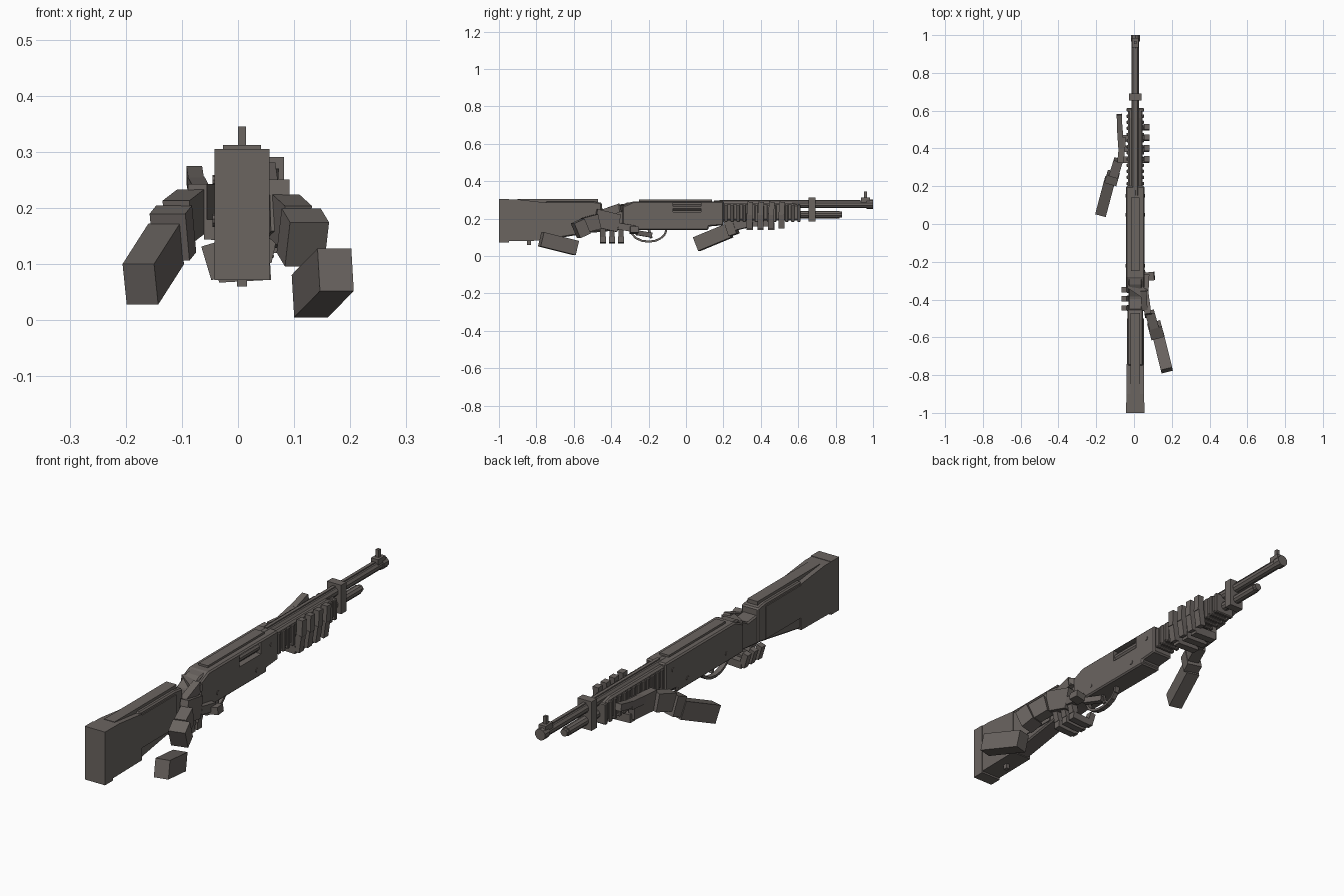
import bpy, bmesh, math
from mathutils import Vector, Matrix

CX = 0.007  # centre line of the long body
MAT = bpy.data.materials.new("warm dark grey")
MAT.diffuse_color = (0.145, 0.128, 0.118, 1)


def finish(name, bm):
    bmesh.ops.recalc_face_normals(bm, faces=bm.faces)
    me = bpy.data.meshes.new(name)
    bm.to_mesh(me)
    bm.free()
    me.materials.append(MAT)
    ob = bpy.data.objects.new(name, me)
    bpy.context.collection.objects.link(ob)
    return ob


def box(name, x, y, z):
    """Box given by its (min, max) on each axis."""
    bm = bmesh.new()
    c = [(a + b) / 2 for a, b in (x, y, z)]
    s = [b - a for a, b in (x, y, z)]
    bmesh.ops.create_cube(bm, size=1, matrix=Matrix.Translation(c) @ Matrix.Diagonal((*s, 1)))
    return finish(name, bm)


def centred(name, w, y, z):
    return box(name, (CX - w / 2, CX + w / 2), y, z)


def beam(name, p, q, w, h):
    """Box running from p to q with sideways width w and height h."""
    p, q = Vector(p), Vector(q)
    d = (q - p).normalized()
    side = d.cross(Vector((0, 0, 1))).normalized()
    up = side.cross(d)
    m = Matrix((side, d, up)).transposed().to_4x4()
    m.translation = (p + q) / 2
    bm = bmesh.new()
    bmesh.ops.create_cube(bm, size=1, matrix=m @ Matrix.Diagonal((w, (q - p).length, h, 1)))
    return finish(name, bm)


def profile(name, pts, w, bevel=0.0):
    """Side outline (y, z) extruded to width w about the centre line."""
    bm = bmesh.new()
    f = bm.faces.new([bm.verts.new((CX - w / 2, y, z)) for y, z in pts])
    ext = bmesh.ops.extrude_face_region(bm, geom=[f])["geom"]
    bmesh.ops.translate(bm, vec=(w, 0, 0), verts=[v for v in ext if isinstance(v, bmesh.types.BMVert)])
    ob = finish(name, bm)
    if bevel:
        m = ob.modifiers.new("bevel", "BEVEL")
        m.width, m.segments = bevel, 1
    return ob


def tube(name, y, z, r, x=CX, n=10, axis="Y"):
    bm = bmesh.new()
    rot = Matrix.Rotation(math.pi / 2, 4, "X" if axis == "Y" else "Y")
    mid = (x, (y[0] + y[1]) / 2, z) if axis == "Y" else ((y[0] + y[1]) / 2, x, z)
    bmesh.ops.create_cone(bm, cap_ends=True, segments=n, radius1=r, radius2=r,
                          depth=y[1] - y[0], matrix=Matrix.Translation(mid) @ rot)
    return finish(name, bm)


# Stock: butt pad, rear block, tapering front and raised top strips
centred("butt_pad", 0.098, (-1.0, -0.945), (0.072, 0.305))
profile("stock_rear", [(-0.95, 0.08), (-0.74, 0.083), (-0.74, 0.285), (-0.90, 0.303), (-0.95, 0.303)], 0.094)
profile("stock_front", [(-0.75, 0.085), (-0.45, 0.135), (-0.45, 0.285), (-0.50, 0.293), (-0.75, 0.293)], 0.082, 0.006)
centred("stock_side_panel", 0.09, (-0.74, -0.50), (0.135, 0.278))
centred("cheek_strip", 0.05, (-0.90, -0.47), (0.285, 0.305))
centred("sling_stud", 0.018, (-0.85, -0.83), (0.06, 0.09))

# Wrist between stock and receiver
profile("wrist", [(-0.50, 0.125), (-0.29, 0.145), (-0.28, 0.29), (-0.32, 0.285), (-0.39, 0.247),
                  (-0.46, 0.255), (-0.50, 0.28)], 0.072, 0.006)

# Receiver with ejection port, bolt, pins and top rail
receiver = profile("receiver", [(-0.34, 0.14), (0.12, 0.14), (0.12, 0.158), (0.20, 0.165), (0.20, 0.293),
                                (-0.28, 0.293), (-0.34, 0.265)], 0.098, 0.006)
cutter = box("port_cutter", (0.03, 0.09), (-0.07, 0.08), (0.235, 0.287))
cutter.hide_render = True
cutter.hide_viewport = True
cut = receiver.modifiers.new("port", "BOOLEAN")
cut.object, cut.solver = cutter, "EXACT"
tube("bolt", (-0.07, 0.08), 0.26, 0.017, x=0.033)
centred("top_rail", 0.045, (-0.25, 0.14), (0.285, 0.302))
for i, (y, z) in enumerate([(-0.22, 0.18), (0.05, 0.175), (0.15, 0.25)]):
    tube(f"receiver_pin_{i}", (CX - 0.052, CX + 0.052), z, 0.009, x=y, n=8, axis="X")

# Barrel, magazine tube, clamp and sight
tube("barrel", (0.15, 0.98), 0.277, 0.021)
tube("muzzle_ring", (0.965, 1.0), 0.277, 0.025)
centred("barrel_rib", 0.014, (0.18, 0.93), (0.29, 0.301))
tube("magazine_tube", (0.18, 0.82), 0.222, 0.02)
tube("magazine_cap", (0.80, 0.835), 0.222, 0.016)
centred("barrel_clamp", 0.068, (0.655, 0.692), (0.185, 0.312))
centred("sight_base", 0.034, (0.935, 0.985), (0.285, 0.312))
centred("sight_blade", 0.014, (0.953, 0.968), (0.305, 0.345))

# Ribbed sliding grip
profile("sliding_grip", [(0.18, 0.19), (0.61, 0.19), (0.61, 0.27), (0.56, 0.284), (0.18, 0.284)], 0.078, 0.008)
for i in range(13):
    y = 0.205 + i * 0.0325
    profile(f"grip_rib_{i}", [(y, 0.182), (y + 0.018, 0.182), (y + 0.018, 0.275), (y, 0.275)], 0.094, 0.004)

# Trigger guard loop and trigger
arc = [(CX, -0.20 + 0.095 * math.cos(a), 0.142 - 0.065 * math.sin(a))
       for a in (math.pi * i / 8 for i in range(9))]
for i, (p, q) in enumerate(zip(arc, arc[1:])):
    beam(f"trigger_guard_{i}", p, q, 0.022, 0.011)
beam("trigger", (CX, -0.20, 0.145), (CX, -0.185, 0.095), 0.012, 0.014)

# Rear arm and hand
beam("rear_forearm", (0.174, -0.775, 0.090), (0.128, -0.588, 0.043), 0.062, 0.078)
beam("rear_cuff", (0.123, -0.59, 0.135), (0.108, -0.535, 0.16), 0.072, 0.086)
beam("rear_palm", (0.105, -0.545, 0.165), (0.083, -0.468, 0.185), 0.05, 0.08)
beam("rear_back_of_hand", (0.075, -0.485, 0.205), (0.058, -0.36, 0.175), 0.036, 0.095)
beam("rear_thumb_base", (0.055, -0.45, 0.225), (0.050, -0.35, 0.26), 0.032, 0.045)
beam("rear_thumb", (0.058, -0.37, 0.253), (-0.025, -0.315, 0.262), 0.05, 0.034)
beam("rear_index_base", (0.062, -0.36, 0.16), (0.066, -0.27, 0.145), 0.03, 0.036)
beam("rear_index_middle", (0.058, -0.28, 0.135), (0.108, -0.275, 0.142), 0.045, 0.032)
beam("rear_index_tip", (0.052, -0.265, 0.125), (0.022, -0.185, 0.112), 0.024, 0.026)
for i, y in enumerate((-0.445, -0.395, -0.348)):
    beam(f"rear_finger_side_{i}", (0.058, y, 0.165), (0.045, y, 0.105), 0.028, 0.03)
    beam(f"rear_finger_under_{i}", (0.058, y, 0.088), (-0.035, y, 0.083), 0.032, 0.032)
    beam(f"rear_finger_tip_{i}", (-0.035, y, 0.075), (-0.053, y, 0.135), 0.028, 0.026)

# Front arm and hand
beam("front_forearm", (-0.174, 0.058, 0.064), (-0.128, 0.232, 0.136), 0.058, 0.078)
beam("front_cuff", (-0.122, 0.222, 0.148), (-0.11, 0.265, 0.163), 0.066, 0.088)
beam("front_palm", (-0.108, 0.255, 0.175), (-0.082, 0.338, 0.195), 0.05, 0.078)
beam("front_back_of_hand", (-0.072, 0.325, 0.20), (-0.058, 0.46, 0.20), 0.034, 0.085)
beam("front_thumb_base", (-0.068, 0.40, 0.225), (-0.075, 0.50, 0.238), 0.03, 0.036)
beam("front_thumb_tip", (-0.075, 0.49, 0.24), (-0.078, 0.58, 0.26), 0.028, 0.03)
for i, y in enumerate((0.34, 0.398, 0.455, 0.51)):
    if i < 3:
        beam(f"front_finger_under_{i}", (-0.06, y, 0.162), (0.05, y, 0.157), 0.034, 0.036)
    beam(f"front_finger_side_{i}", (0.055, y, 0.15), (0.066, y, 0.225), 0.032, 0.028)
    beam(f"front_finger_tip_{i}", (0.068, y, 0.22), (0.068, y + 0.004, 0.29), 0.028, 0.03)
